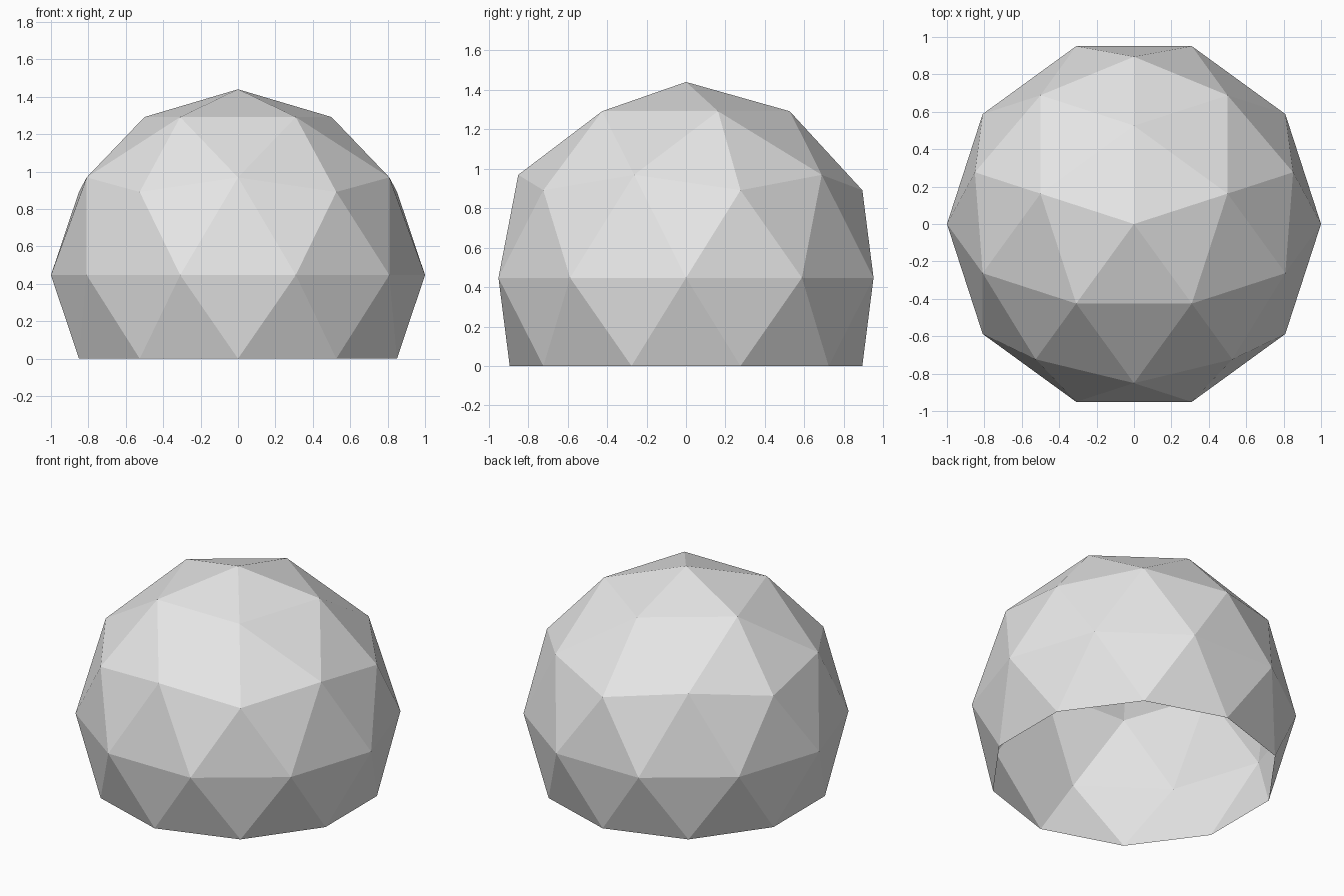
import bpy
import bmesh
from math import radians
from mathutils import Matrix

cube = bpy.data.objects.get("Cube")
if cube:
    bpy.data.objects.remove(cube, do_unlink=True)

RING = 0.4472          # height of the lower ring below the equator
RING_RADIUS = 0.894    # radius of the flat rim

# Plain grey material
grey = bpy.data.materials.new("light_grey")
grey.use_nodes = True
colour = (0.8, 0.8, 0.8, 1)
grey.diffuse_color = colour
grey.node_tree.nodes["Principled BSDF"].inputs["Base Color"].default_value = colour

# Geodesic sphere with a triangle point at the back
bm = bmesh.new()
bmesh.ops.create_icosphere(bm, subdivisions=2, radius=1,
                           matrix=Matrix.Rotation(radians(90), 4, "Z"))

# Open the underside
bmesh.ops.delete(bm, geom=[v for v in bm.verts if v.co.z < -0.6], context="VERTS")

# Level the rim into a regular ten-sided ring standing on the ground
for v in bm.verts:
    if v.co.z < -0.3:
        flat = v.co.xy.normalized() * RING_RADIUS
        v.co = (flat.x, flat.y, -RING)
    elif v.co.z > 0.1:
        v.co.z *= 0.993
    v.co.z += RING

mesh = bpy.data.meshes.new("dome_shell")
bm.to_mesh(mesh)
bm.free()
mesh.materials.append(grey)
dome = bpy.data.objects.new("dome_shell", mesh)
bpy.context.collection.objects.link(dome)
